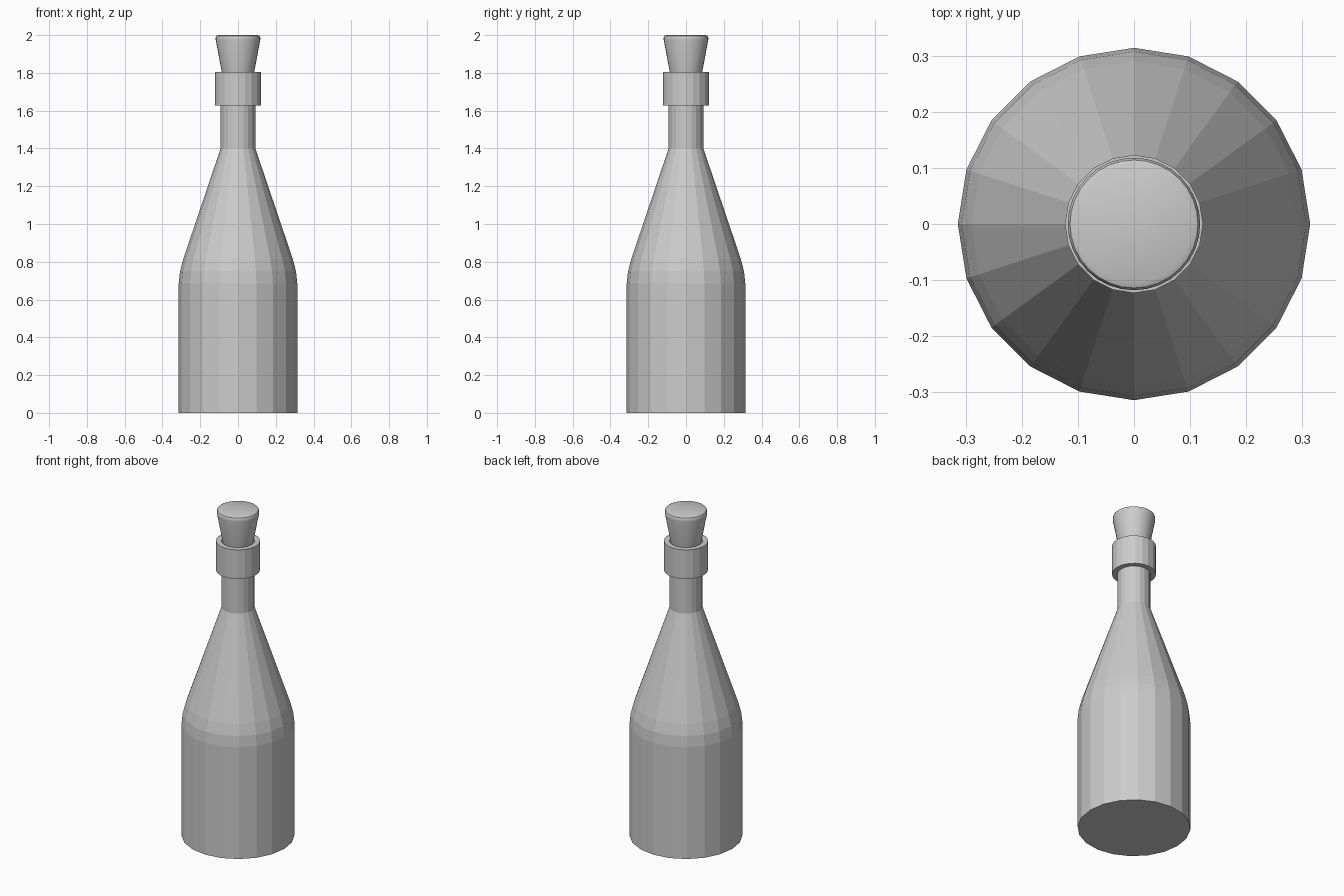
import bpy, bmesh, math

if "Cube" in bpy.data.objects:
    bpy.data.objects.remove(bpy.data.objects["Cube"])


def lathe(name, profile, sides, smooth=False):
    """Spin an (r, z) profile around z; r = 0 makes a pole."""
    bm = bmesh.new()
    rings = []
    for r, z in profile:
        n = 1 if r == 0 else sides
        rings.append([bm.verts.new((r * math.cos(2 * math.pi * i / sides),
                                    r * math.sin(2 * math.pi * i / sides), z))
                      for i in range(n)])
    for a, b in zip(rings, rings[1:]):
        for i in range(sides):
            j = (i + 1) % sides
            quad = [a[i % len(a)], a[j % len(a)], b[j % len(b)], b[i % len(b)]]
            bm.faces.new(list(dict.fromkeys(quad)))
    bmesh.ops.recalc_face_normals(bm, faces=bm.faces)
    mesh = bpy.data.meshes.new(name)
    bm.to_mesh(mesh)
    bm.free()
    obj = bpy.data.objects.new(name, mesh)
    bpy.context.collection.objects.link(obj)
    if smooth:
        bpy.context.view_layer.objects.active = obj
        obj.select_set(True)
        bpy.ops.object.shade_smooth_by_angle(angle=math.radians(40))
        obj.select_set(False)
    return obj


# Bottle: faceted body, shoulder, neck, and the lip ring with its mouth
lathe("bottle", [
    (0, 0), (0.314, 0), (0.314, 0.685), (0.307, 0.75), (0.29, 0.815),
    (0.092, 1.40), (0.092, 1.627), (0.123, 1.627), (0.123, 1.805),
    (0.092, 1.805), (0.092, 1.72), (0, 1.72)], 20)

# Cork: tapered stopper with a rounded top edge
lathe("cork", [
    (0, 1.73), (0.073, 1.73), (0.085, 1.80), (0.118, 1.975), (0.118, 1.987),
    (0.114, 1.996), (0.105, 2.0), (0, 2.0)], 32, smooth=True)
